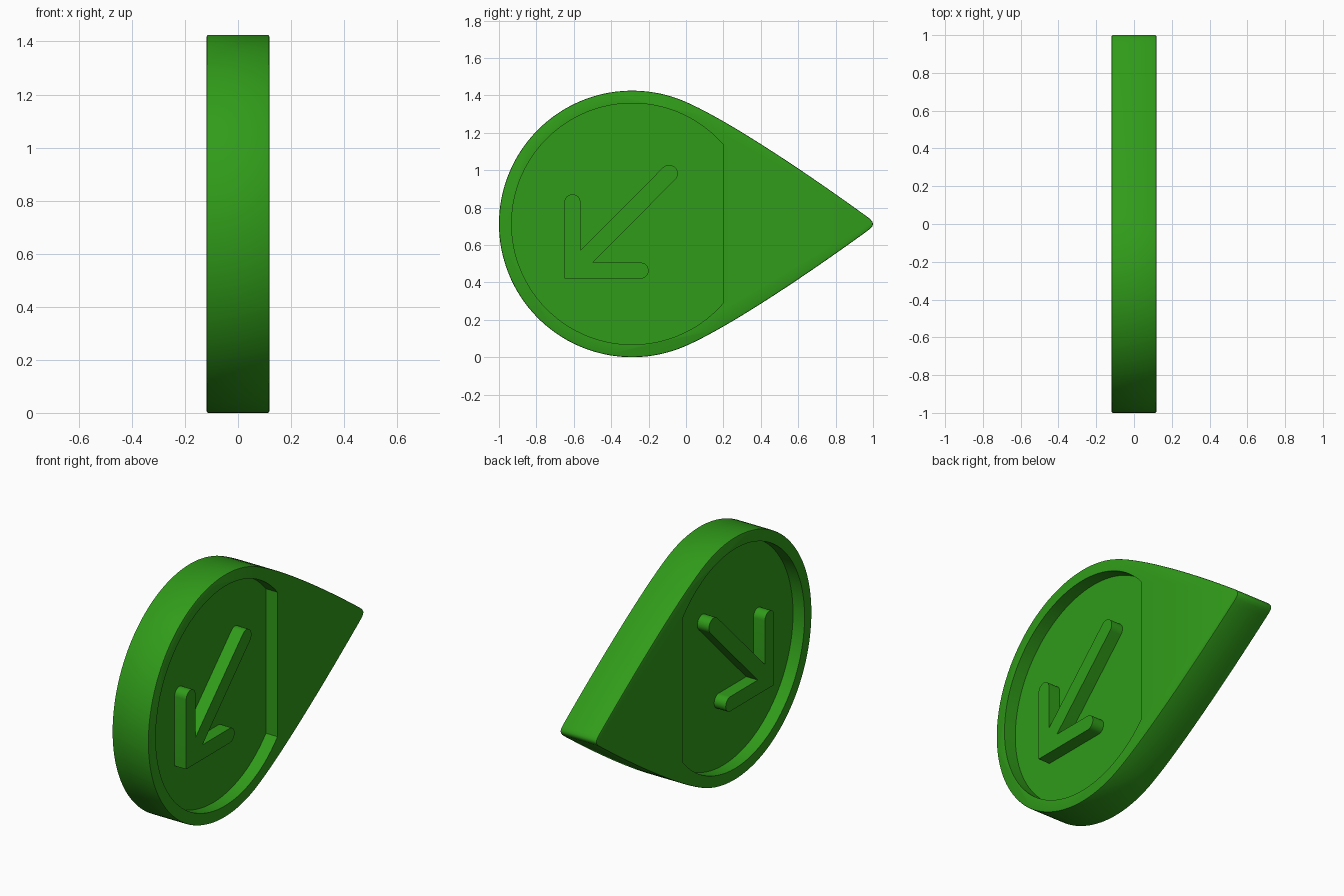
import bpy, bmesh, math
from mathutils import Vector
from mathutils.geometry import interpolate_bezier

if "Cube" in bpy.data.objects:
    bpy.data.objects.remove(bpy.data.objects["Cube"])

CY, CZ, R = -0.2875, 0.7125, 0.7125      # centre and radius of the round end
HALF, DEPTH = 0.118, 0.075               # half thickness, pocket depth

green = bpy.data.materials.new("green")
green.diffuse_color = (0.03, 0.33, 0.01, 1)
green.use_nodes = True
green.node_tree.nodes["Principled BSDF"].inputs["Base Color"].default_value = green.diffuse_color


def arc(cy, cz, r, a0, a1, n):
    """Points on an arc in the YZ plane, angles in degrees."""
    angles = [math.radians(a0 + (a1 - a0) * i / n) for i in range(n + 1)]
    return [(cy + r * math.cos(a), cz + r * math.sin(a)) for a in angles]


def prism(name, outline, x0, x1, bevel=0):
    """Extrude a YZ outline from x0 to x1."""
    bm = bmesh.new()
    face = bm.faces.new([bm.verts.new((x0, y, z)) for y, z in outline])
    ext = bmesh.ops.extrude_face_region(bm, geom=[face], use_keep_orig=True)
    verts = [v for v in ext["geom"] if isinstance(v, bmesh.types.BMVert)]
    bmesh.ops.translate(bm, verts=verts, vec=(x1 - x0, 0, 0))
    bmesh.ops.recalc_face_normals(bm, faces=bm.faces[:])
    if bevel:
        rims = [e for e in bm.edges if abs(e.verts[0].co.x - e.verts[1].co.x) < 1e-6]
        bmesh.ops.bevel(bm, geom=rims, offset=bevel, segments=2, profile=0.5,
                        affect='EDGES')
    mesh = bpy.data.meshes.new(name)
    bm.to_mesh(mesh)
    bm.free()
    mesh.materials.append(green)
    obj = bpy.data.objects.new(name, mesh)
    bpy.context.collection.objects.link(obj)
    return obj


def smooth(obj):
    bpy.ops.object.select_all(action='DESELECT')
    obj.select_set(True)
    bpy.context.view_layer.objects.active = obj
    bpy.ops.object.shade_smooth_by_angle(angle=math.radians(30))


# Teardrop body: upper flank, round end, mirrored lower flank, blunt tip
a = 69.5
start = arc(CY, CZ, R, a, a, 1)[0]
flank = [(p.x, p.y) for p in interpolate_bezier(
    Vector(start), Vector((0.15, 1.31)), Vector((0.56, 1.047)),
    Vector((0.96, 0.757)), 20)]
upper = [(1.0, CZ), (0.997, 0.724), (0.984, 0.739)] + flank[::-1]
lower = [(y, 2 * CZ - z) for y, z in upper[:0:-1]]
body = prism("teardrop_body", upper + arc(CY, CZ, R, a, 360 - a, 80)[1:-1] + lower,
             -HALF, HALF, bevel=0.006)

# Truncated round pocket on both faces
pr = 0.645
pa = math.degrees(math.acos((0.198 - CY) / pr))
pocket = arc(CY, CZ, pr, pa, 360 - pa, 80)
for side in (-1, 1):
    cutter = prism("pocket_cutter", pocket, side * (HALF - DEPTH), side * (HALF + 0.1))
    cutter.hide_render = True
    mod = body.modifiers.new("pocket", 'BOOLEAN')
    mod.operation = 'DIFFERENCE'
    mod.solver = 'EXACT'
    mod.object = cutter
    bpy.context.view_layer.objects.active = body
    bpy.ops.object.modifier_apply(modifier=mod.name)
    bpy.data.objects.remove(cutter)
smooth(body)

# Raised arrow in each pocket, pointing down towards the round end
r = 0.043
arrow = ([(-0.65, 0.42)]
         + arc(-0.243, 0.42 + r, r, -90, 90, 12)
         + [(-0.498, 0.42 + 2 * r)]
         + arc(-0.09, 0.982, 0.046, -45, 135, 12)
         + [(-0.65 + 2 * r, 0.573)]
         + arc(-0.65 + r, 0.828, r, 0, 180, 12))
for side, label in ((-1, "left"), (1, "right")):
    smooth(prism(label + "_arrow", arrow, side * (HALF - DEPTH - 0.01), side * HALF))
